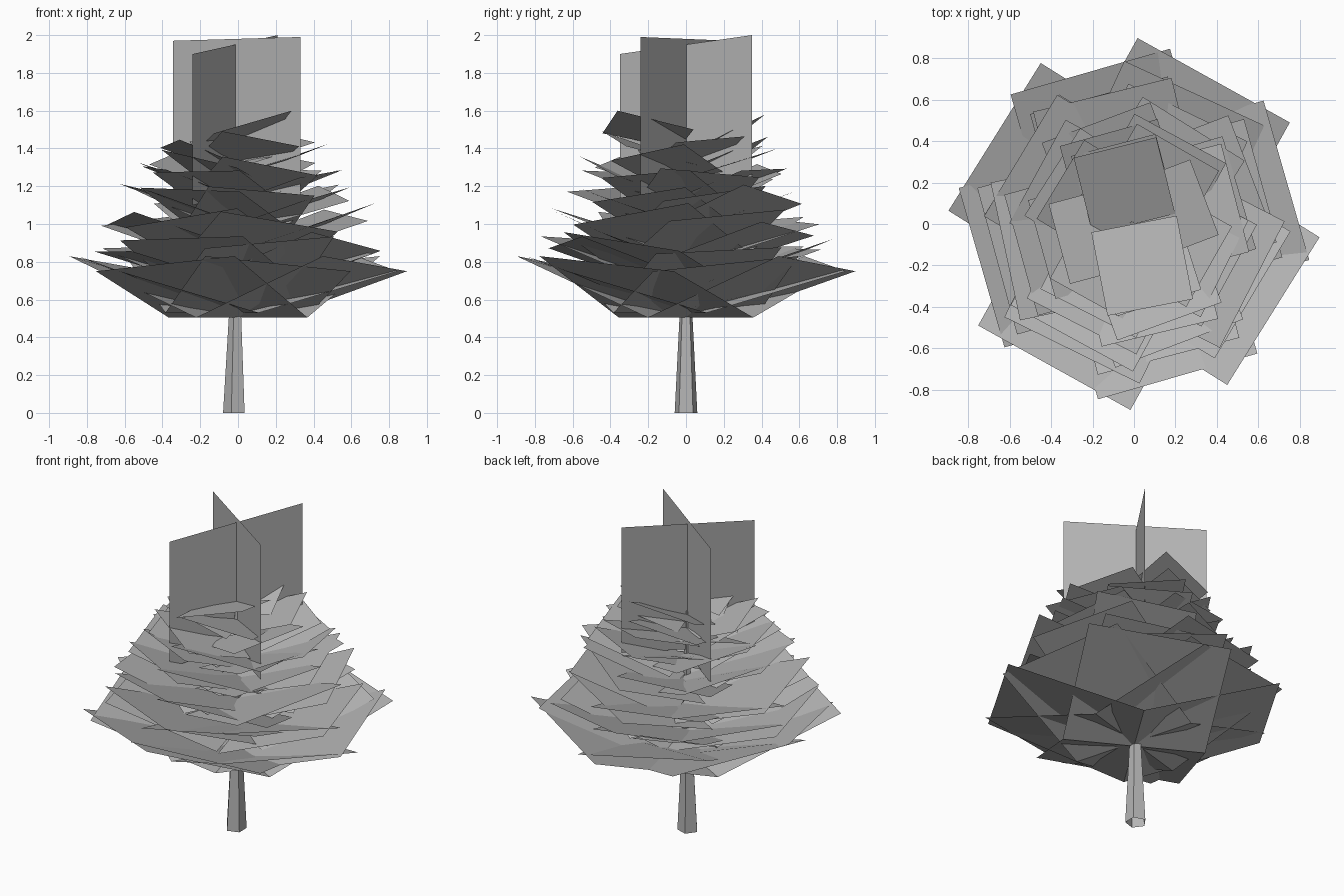
import bpy, bmesh, math, random
from mathutils import Vector

if "Cube" in bpy.data.objects:
    bpy.data.objects.remove(bpy.data.objects["Cube"])

random.seed(23)


def material(name, rgb):
    m = bpy.data.materials.new(name)
    m.diffuse_color = (*rgb, 1)
    m.use_nodes = True
    m.node_tree.nodes["Principled BSDF"].inputs["Base Color"].default_value = m.diffuse_color
    return m


GREY = material("plain_grey", (0.46, 0.46, 0.46))


def finish(name, bm):
    me = bpy.data.meshes.new(name)
    bm.to_mesh(me)
    bm.free()
    me.materials.append(GREY)
    ob = bpy.data.objects.new(name, me)
    bpy.context.collection.objects.link(ob)
    return ob


def quad(bm, points):
    bm.faces.new([bm.verts.new(p) for p in points])


def branch_card(bm, az, z, width, reach, rise, roll, base_roll=0):
    """Flat card from the trunk axis, rising outward, rolled along its length."""
    out = Vector((math.cos(az), math.sin(az), 0))
    side = Vector((-out.y, out.x, 0)) * width / 2
    up = Vector((0, 0, 1))
    base = up * z
    tip = out * reach + up * (z + rise)
    quad(bm, [base - side - up * base_roll, tip - side - up * roll,
              tip + side + up * roll, base + side + up * base_roll])


# Trunk: tapered five-sided pole, leaning slightly, open at the foot
rings = [(-0.016, 0.0, 0.063), (-0.012, 0.55, 0.034), (-0.01, 1.4, 0.012)]
bm = bmesh.new()
loops = []
for cx, z, r in rings:
    loops.append([bm.verts.new((cx + r * math.cos(math.radians(36 + 72 * i)),
                                r * math.sin(math.radians(36 + 72 * i)), z))
                  for i in range(5)])
for a, b in zip(loops, loops[1:]):
    for i in range(5):
        bm.faces.new((a[i], a[(i + 1) % 5], b[(i + 1) % 5], b[i]))
finish("trunk", bm)

# Lowest skirt: two crossed sets of four wide cards
bm = bmesh.new()
for i, az in enumerate((-32, 61, 148, 241)):
    tilt = -0.04 if i < 2 else 0.04
    branch_card(bm, math.radians(az), 0.505, 0.84, 0.793, 0.285, tilt)
    branch_card(bm, math.radians(16 + 90 * i), 0.53, 0.80, 0.765, 0.26, -tilt)
finish("foliage_skirt", bm)

# Upper tiers: base height, scale, rise, number of cards, first direction
tiers = [(0.66, 0.86, 0.235, 8, 61), (0.81, 0.80, 0.22, 8, 61),
         (0.97, 0.70, 0.19, 8, 61), (1.11, 0.62, 0.18, 8, 61),
         (1.23, 0.55, 0.14, 4, 61), (1.31, 0.49, 0.13, 4, 16)]
for t, (z, k, rise, n, first) in enumerate(tiers):
    bm = bmesh.new()
    for i in range(n):
        az = math.radians(first + 360 / n * i + random.uniform(-5, 5))
        roll = random.uniform(-0.06, 0.06)
        size = k * random.uniform(0.94, 1.04)
        branch_card(bm, az, z + random.uniform(-0.03, 0.03), 0.84 * size,
                    0.785 * size, rise * random.uniform(0.85, 1.1),
                    roll, 0.6 * roll)
    finish("foliage_tier_%d" % (t + 1), bm)

# Top pair of small cards on opposite sides
bm = bmesh.new()
branch_card(bm, math.radians(104), 1.37, 0.41, 0.38, 0.17, -0.04, -0.03)
branch_card(bm, math.radians(-79), 1.45, 0.42, 0.41, 0.09, 0.06, 0.05)
finish("top_branches", bm)

# Crown: two crossing upright cards
for name, a, b, za, zb, h in (
        ("crown_card_a", (-0.345, 0.24), (0.33, -0.24), 1.97, 1.99, 0.86),
        ("crown_card_b", (-0.24, -0.35), (0.21, 0.35), 1.90, 2.00, 0.80)):
    bm = bmesh.new()
    quad(bm, [(*a, za - h), (*b, zb - h), (*b, zb), (*a, za)])
    finish(name, bm)
